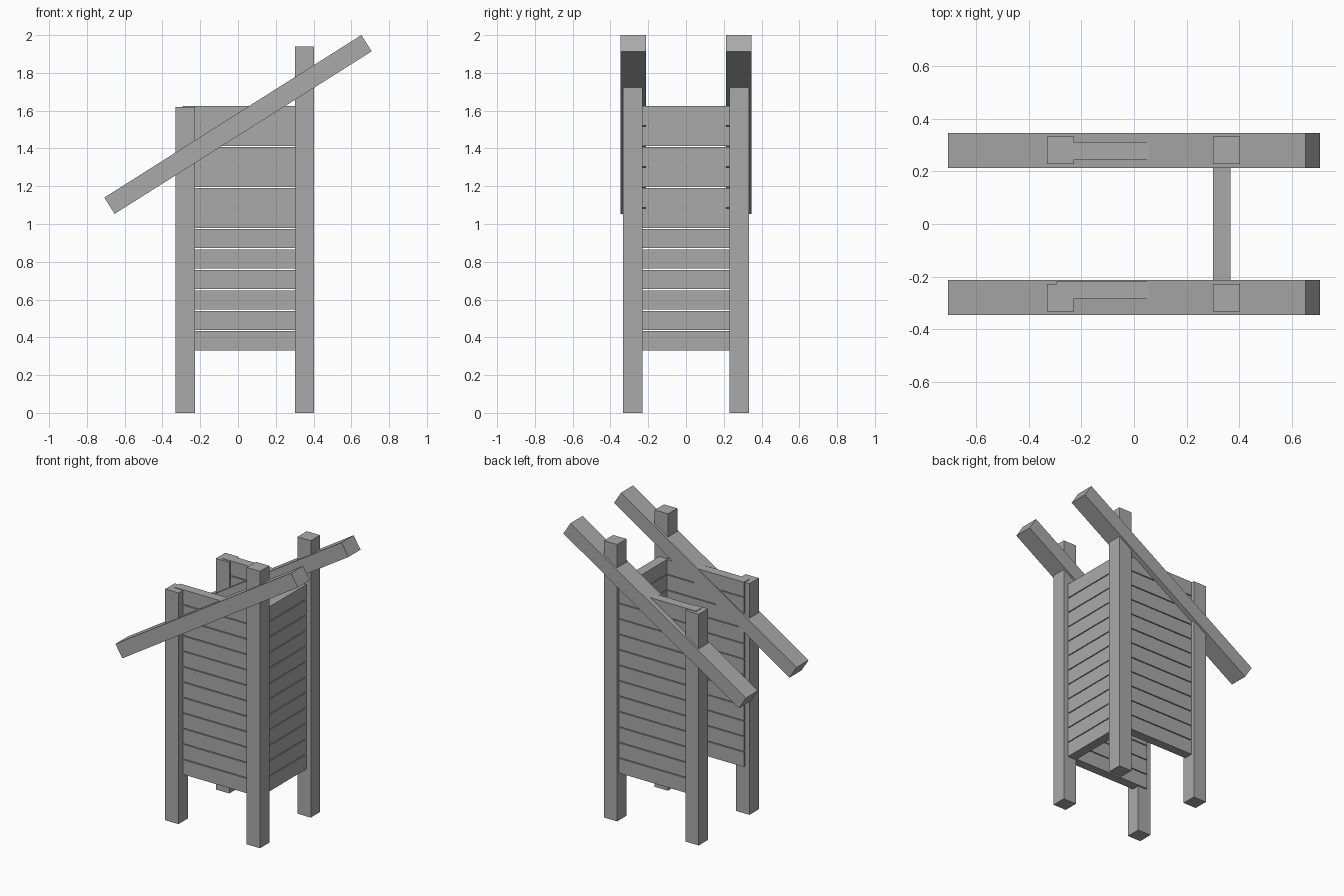
import bpy
from math import radians

cube = bpy.data.objects.get("Cube")
if cube:
    bpy.data.objects.remove(cube, do_unlink=True)

# Single grey timber colour
GREY = (0.4, 0.4, 0.4, 1)
timber = bpy.data.materials.new("grey_timber")
timber.use_nodes = True
timber.diffuse_color = GREY
timber.node_tree.nodes["Principled BSDF"].inputs["Base Color"].default_value = GREY


def beam(name, centre, size, tilt=0):
    """Box with the given centre and size, tilted about the y axis."""
    bpy.ops.mesh.primitive_cube_add(size=1, location=centre, rotation=(0, tilt, 0))
    ob = bpy.context.object
    ob.name = name
    ob.scale = size
    bpy.ops.object.transform_apply(location=False, rotation=False, scale=True)
    ob.data.materials.append(timber)
    return ob


def slatted_wall(name, x, y, size_x, size_y):
    """Stack of horizontal slats made from one board and an array."""
    bottom, top, count, gap = 0.33, 1.624, 12, 0.006
    pitch = (top - bottom + gap) / count
    height = pitch - gap
    wall = beam(name, (x, y, bottom + height / 2), (size_x, size_y, height))
    stack = wall.modifiers.new("slats", "ARRAY")
    stack.count = count
    stack.use_relative_offset = False
    stack.use_constant_offset = True
    stack.constant_offset_displace = (0, 0, pitch)


# Posts and sloping rafters on both sides
for side, label in ((-1, "front"), (1, "back")):
    for x, height, end in ((-0.28, 1.62, "short"), (0.352, 1.94, "tall")):
        beam(f"{label}_{end}_post", (x, side * 0.281, height / 2), (0.103, 0.103, height))
    beam(f"{label}_rafter", (0, side * 0.28, 1.527), (1.61, 0.134, 0.102), radians(-32.3))

# Three slatted walls, with the low end left open
slatted_wall("front_wall", 0.02, -0.251, 0.63, 0.065)
slatted_wall("back_wall", 0.02, 0.278, 0.63, 0.065)
slatted_wall("end_wall", 0.335, 0, 0.067, 0.5)
